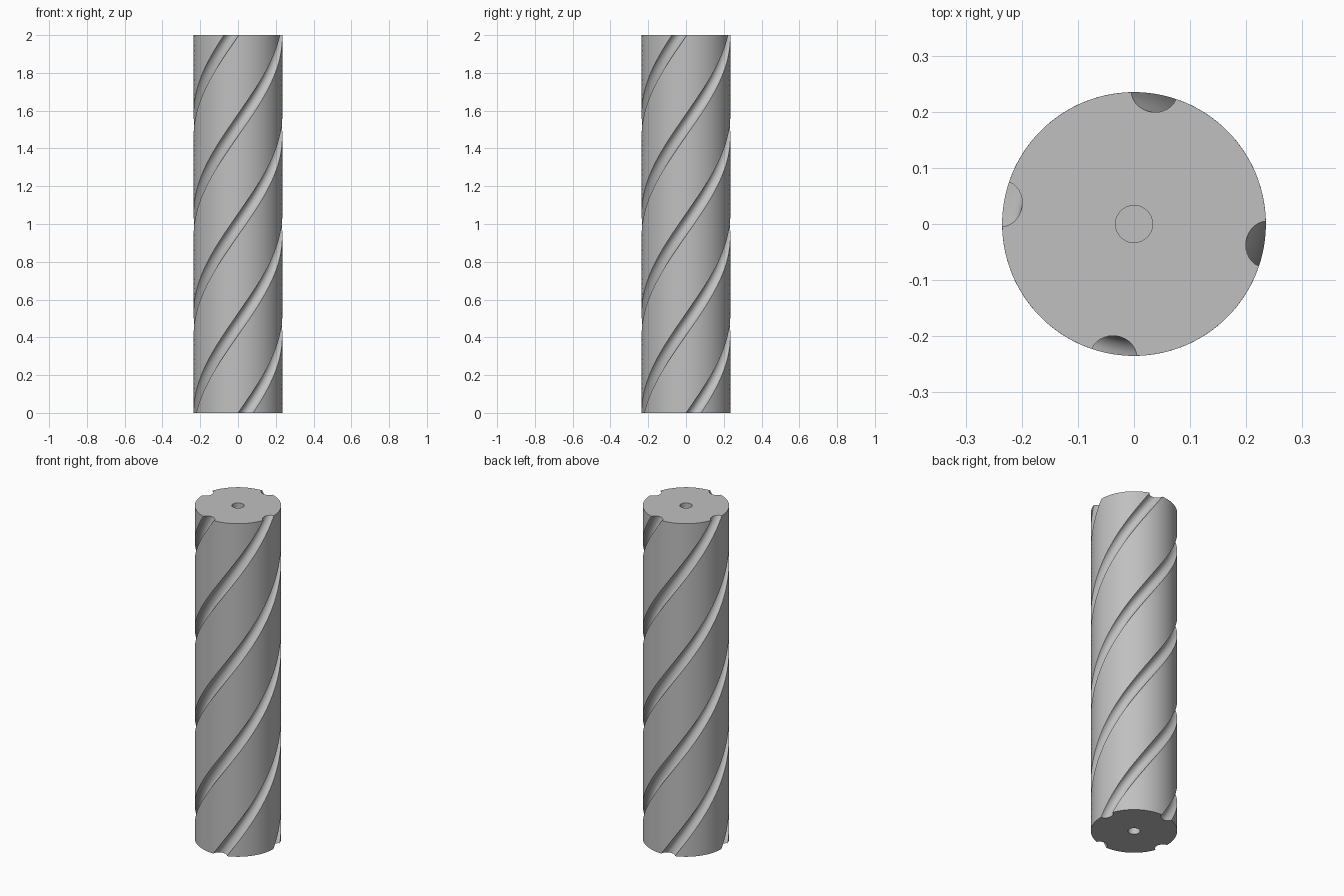
import bpy, bmesh
from math import radians, sin, cos, pi

cube = bpy.data.objects.get("Cube")
if cube:
    bpy.data.objects.remove(cube, do_unlink=True)

RADIUS, HEIGHT = 0.235, 2.0
FLUTES, FLUTE_DEPTH, HALF_WIDTH = 4, 0.033, radians(9.9)
START, TWIST, STEPS = radians(-80), radians(341.3), 180
HOLE_RADIUS, HOLE_DEPTH = 0.033, 0.15
GROOVE_SEGS, LAND_SEGS = 14, 16


def flute_profile():
    """Polar outline: a rounded groove, then a land, for each flute."""
    pts = []
    pitch = 2 * pi / FLUTES
    land = pitch - 2 * HALF_WIDTH
    for f in range(FLUTES):
        mid = START + f * pitch
        for i in range(GROOVE_SEGS + 1):
            t = pi * i / GROOVE_SEGS
            pts.append((mid - HALF_WIDTH * cos(t), RADIUS - FLUTE_DEPTH * sin(t)))
        for i in range(1, LAND_SEGS):
            pts.append((mid + HALF_WIDTH + land * i / LAND_SEGS, RADIUS))
    return pts


def ring(bm, polar, turn, z):
    return [bm.verts.new((r * cos(a + turn), r * sin(a + turn), z)) for a, r in polar]


def skin(bm, a, b):
    for i in range(len(a)):
        j = (i + 1) % len(a)
        bm.faces.new((a[i], a[j], b[j], b[i]))


bm = bmesh.new()
outline = flute_profile()
hole = [(a, HOLE_RADIUS) for a, r in outline]

# Blind centre hole and end face at the bottom
rings = [ring(bm, hole, 0, HOLE_DEPTH), ring(bm, hole, 0, 0)]
# Twisted fluted body
for s in range(STEPS + 1):
    rings.append(ring(bm, outline, TWIST * s / STEPS, HEIGHT * s / STEPS))
# End face and blind centre hole at the top
rings += [ring(bm, hole, TWIST, HEIGHT), ring(bm, hole, TWIST, HEIGHT - HOLE_DEPTH)]

for lower, upper in zip(rings, rings[1:]):
    skin(bm, lower, upper)
bm.faces.new(rings[0])
bm.faces.new(rings[-1])
bmesh.ops.recalc_face_normals(bm, faces=bm.faces)

mesh = bpy.data.meshes.new("fluted_shaft")
bm.to_mesh(mesh)
bm.free()
shaft = bpy.data.objects.new("fluted_shaft", mesh)
bpy.context.collection.objects.link(shaft)

# Plain grey metal
grey = bpy.data.materials.new("light_grey")
grey.use_nodes = True
color = (0.53, 0.53, 0.53, 1)
grey.diffuse_color = color
grey.node_tree.nodes["Principled BSDF"].inputs["Base Color"].default_value = color
mesh.materials.append(grey)

bpy.ops.object.select_all(action='DESELECT')
shaft.select_set(True)
bpy.context.view_layer.objects.active = shaft
bpy.ops.object.shade_smooth_by_angle(angle=radians(30))
